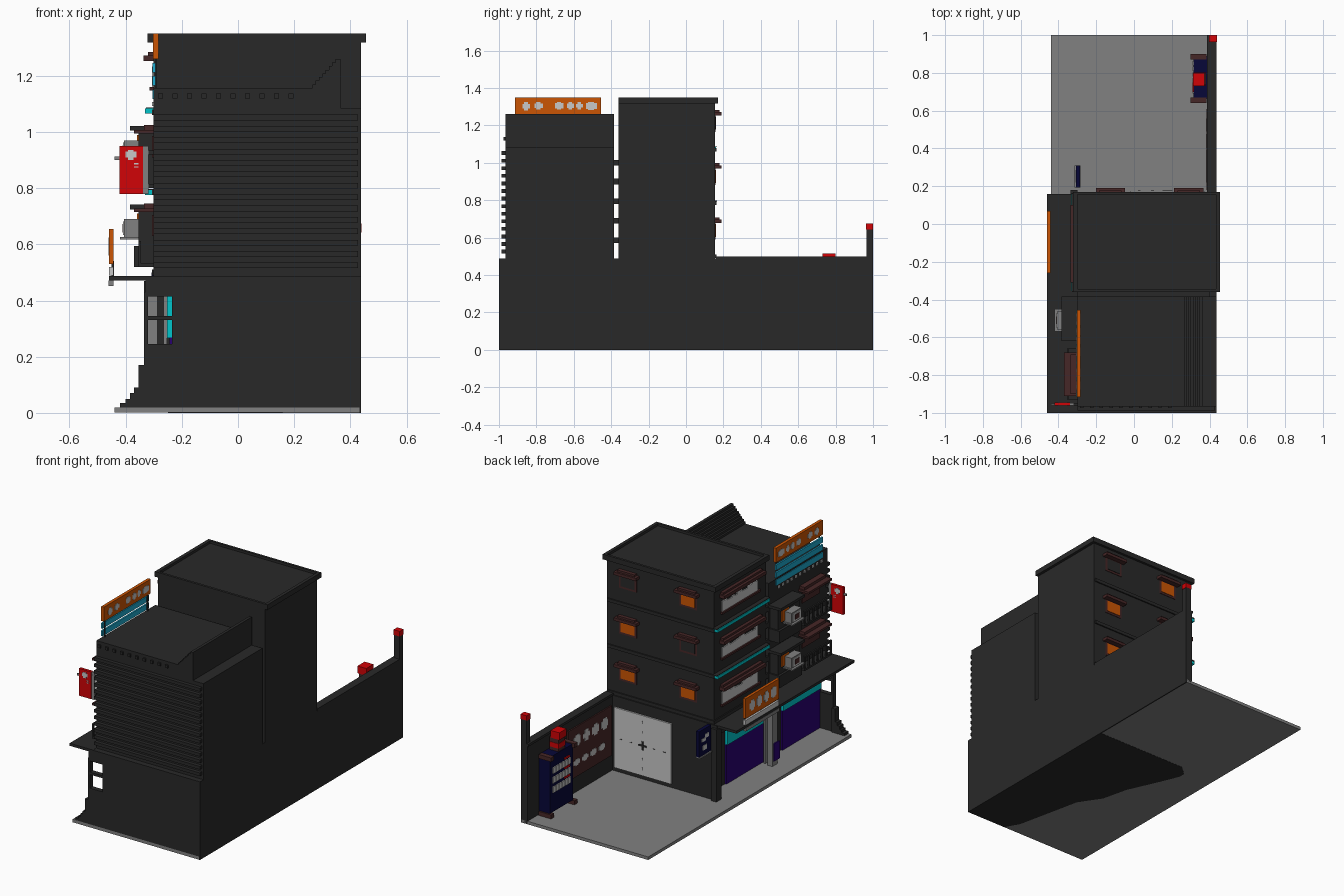
import bpy, bmesh, random
from mathutils import Matrix, Vector

cube = bpy.data.objects.get("Cube")
if cube:
    bpy.data.objects.remove(cube, do_unlink=True)
random.seed(4)


def material(name, r, g, b):
    m = bpy.data.materials.new(name)
    m.use_nodes = True
    m.diffuse_color = (r, g, b, 1)
    bsdf = next(n for n in m.node_tree.nodes if n.type == 'BSDF_PRINCIPLED')
    bsdf.inputs["Base Color"].default_value = (r, g, b, 1)
    return m


DARK = material("charcoal", 0.022, 0.022, 0.022)
GREY = material("concrete grey", 0.22, 0.22, 0.22)
LIGHT = material("light grey", 0.58, 0.58, 0.58)
RED = material("red", 0.64, 0.001, 0.002)
ORANGE = material("orange", 0.60, 0.09, 0.001)
CYAN = material("turquoise", 0.0, 0.56, 0.60)
BLUE = material("sky blue", 0.012, 0.40, 0.62)
PURPLE = material("purple", 0.022, 0.0, 0.17)
NAVY = material("navy", 0.002, 0.002, 0.04)
BROWN = material("dark brown", 0.062, 0.02, 0.02)


def finish(name, bm, mat):
    me = bpy.data.meshes.new(name)
    bmesh.ops.recalc_face_normals(bm, faces=bm.faces)
    bm.to_mesh(me)
    bm.free()
    me.materials.append(mat)
    bpy.context.collection.objects.link(bpy.data.objects.new(name, me))


def boxes(name, mat, *items):
    """Each item is x0, x1, y0, y1, z0, z1."""
    bm = bmesh.new()
    for x0, x1, y0, y1, z0, z1 in items:
        mid = Vector((x0 + x1, y0 + y1, z0 + z1)) / 2
        size = (abs(x1 - x0), abs(y1 - y0), abs(z1 - z0), 1)
        bmesh.ops.create_cube(bm, size=1, matrix=Matrix.Translation(mid) @ Matrix.Diagonal(size))
    finish(name, bm, mat)


def prism(name, mat, pts, offset):
    """Extrude a closed outline by the offset vector."""
    bm = bmesh.new()
    face = bm.faces.new([bm.verts.new(p) for p in pts])
    new = bmesh.ops.extrude_face_region(bm, geom=[face])
    bmesh.ops.translate(bm, vec=offset, verts=[v for v in new["geom"] if isinstance(v, bmesh.types.BMVert)])
    finish(name, bm, mat)


def marks(y0, y1, z0, z1, n):
    """Uneven plates, as y0, y1, z0, z1 spans along a board."""
    out, w = [], (y1 - y0) / n
    for i in range(n):
        y, h = y0 + i * w, (z1 - z0) * random.uniform(.12, .3)
        out += [(y, y + w * .75, z0 + h, z1 - h), (y + w * .15, y + w * .55, z0, z1)]
    return out


# Ground slab and the building footing under it
SIDE = .4375
boxes("ground_slab", GREY, (-.44, .432, -1, 1, .001, .02))
foot = [(.435, -.999), (.435, .215), (-.19, .215), (-.25, .16), (-.25, .12), (-.2, 0), (-.11, -.2),
        (-.07, -.365), (.02, -.5), (.11, -.91), (.16, -.999)]
prism("footing", DARK, [(x, y, 0) for x, y in foot], (0, 0, .004))

# Ground floor, porch ceiling, canopy and porch end wall
boxes("ground_floor", DARK, (-.235, .43, -.998, .165, .012, .487), (.43, SIDE, -1, .165, 0, .487),
      (-.235, .43, -1, -.99, .02, .487), (-.33, -.235, -1, .165, .425, .487),
      (-.33, -.235, .13, .165, .02, .43), (-.335, -.30, .13, .18, .02, .47))
boxes("canopy", DARK, (-.46, -.3, -1, .16, .472, .488))

# Front fin wall with two openings and a stepped, flaring foot
fin = [(-.335, -.235, -1, -.97, .02, .245), (-.335, -.32, -1, -.97, .24, .43),
       (-.335, -.235, -1, -.97, .33, .345), (-.335, -.235, -1, -.97, .415, .43)]
for x, z in [(-.355, .17), (-.37, .09), (-.385, .07), (-.40, .05), (-.42, .035)]:
    fin.append((x, -.33, -1, -.96, .02, z))
boxes("front_fin_wall", DARK, *fin)

# Shopfront: shutters, slim blinds above them, pillar and poster
for i, (a, b) in enumerate([(-.51, -.05), (-.975, -.60)]):
    boxes(f"shutter_{i}", PURPLE, (-.244, -.235, a, b, .02, .268))
    boxes(f"shop_blind_{i}", CYAN, (-.252, -.235, a, b, .266, .425))
boxes("shop_pillar", GREY, (-.322, -.287, -.44, -.39, .02, .43), (-.266, -.253, -.43, -.40, .02, .43))
boxes("pillar_poster", PURPLE, (-.328, -.322, -.455, -.4, .05, .16))

# Front block: outline with a stepped rise to the roof end
outline = [(-.3, .48), (SIDE, .48), (SIDE, 1.085), (.365, 1.085), (.365, 1.26)]
for i in range(8):
    x, z = .347 - .082 * i / 7, 1.26 - .103 * i / 8
    outline += [(x, z), (x, z - .103 / 8)]
outline.append((-.3, 1.157))
prism("front_block", DARK, [(x, -.965, z) for x, z in outline], (0, .58, 0))
boxes("front_slats", DARK, *[(-.3, .428, -.987, -.96, .515 + .0405 * i, .535 + .0405 * i) for i in range(14)])
boxes("cornice_blocks", DARK, *[(x, x + .018, -.975, -.96, 1.12, 1.138)
                                for x in [-.285 + .0517 * i for i in range(10)]])
boxes("side_cornice_blocks", LIGHT, *[(-.307, -.298, y, y + .015, 1.092, 1.107)
                                      for y in [-.91 + .042 * i for i in range(11)]])
boxes("gap_brackets", DARK, *[(-.3, .4, -.39, -.355, z - .015, z + .015) for z in (.585, .69, .795, .9, 1.0)])

# Tower with raised roof rim, floor bands and lit trim
boxes("tower", DARK, (-.3, SIDE, -.36, .155, .48, 1.335))
boxes("tower_roof_rim", DARK, (-.322, .455, -.36, -.345, 1.318, 1.35), (-.322, .455, .155, .170, 1.318, 1.35),
      (-.322, -.3, -.36, .17, 1.318, 1.35), (.435, .455, -.36, .17, 1.318, 1.35))
boxes("tower_bands", DARK, *[(-.307, .43, -.36, .163, z, z + .02) for z in (.49, .775, 1.06)])
boxes("tower_trim_caps", DARK, *[(-.327, -.3, -.36, .165, z, z + .004) for z in (.794, 1.084)])
boxes("tower_lit_trim", CYAN, *[(-.331, -.3, -.355, .16, z, z + .018) for z in (.776, 1.066)])

# Tower windows: wide on the side, small at the back
FLOORS = (.69, .98, 1.265)
boxes("side_eaves", BROWN, *[(-.337, -.295, -.31, .10, z - .012, z + .008) for z in FLOORS],
      *[(-.32, -.295, -.30, .09, z + .008, z + .02) for z in FLOORS])
boxes("side_windows", LIGHT, *[(-.306, -.298, -.27 + .025 * i, -.245 + .025 * i, z - .105, z - random.uniform(.03, .055))
                               for z in FLOORS for i in range(14)])
boxes("side_window_sills", BROWN, *[(-.315, -.298, -.29, .09, z - .117, z - .105) for z in FLOORS])
back = [(x, z) for z in FLOORS for x in (-.125, .29)]
boxes("back_eaves", BROWN, *[(x - .077, x + .077, .15, .19, z - .012, z + .006) for x, z in back],
      *[(x - .06, x + .06, .15, .178, z + .006, z + .018) for x, z in back])
boxes("back_window_frames", BROWN, *[(x - .06, x + .06, .15, .158, z - .1, z - .01) for x, z in back])
unlit = {(-.125, .98), (.29, 1.265)}
for name, mat, dark in (("lit_windows", ORANGE, False), ("unlit_windows", DARK, True)):
    boxes(name, mat, *[(x - .047, x + .047, .153, .161, z - .087, z - .018)
                       for x, z in back if ((x, z) in unlit) == dark])

# Two storeys of bay, air conditioner, window eave and railing on the front block
for i, z in enumerate((.52, .80)):
    boxes(f"bay_{i}", DARK, (-.355, -.3, -.61, -.40, z, z + .21), (-.385, -.3, -.62, -.385, z + .205, z + .222),
          (-.37, -.3, -.615, -.39, z, z + .075))
    boxes(f"bay_window_{i}", ORANGE, (-.359, -.354, -.50, -.43, z + .115, z + .19))
    boxes(f"air_conditioner_{i}", GREY, (-.405, -.355, -.56, -.46, z + .105, z + .17))
    boxes(f"air_conditioner_grille_{i}", LIGHT, (-.409, -.404, -.55, -.47, z + .113, z + .162))
    boxes(f"air_conditioner_fan_{i}", BROWN, (-.412, -.408, -.53, -.49, z + .122, z + .152))
    boxes(f"air_conditioner_shelf_{i}", GREY, (-.42, -.355, -.57, -.45, z + .098, z + .106))
    boxes(f"block_eave_{i}", BROWN, (-.37, -.295, -.91, -.68, z + .195, z + .208),
          (-.335, -.295, -.90, -.69, z + .208, z + .225))
    boxes(f"block_window_{i}", BROWN, (-.306, -.298, -.88, -.71, z + .11, z + .185))
    boxes(f"balcony_{i}", DARK, (-.355, -.3, -.93, -.66, z, z + .012), (-.355, -.345, -.93, -.66, z + .08, z + .092),
          *[(-.354, -.346, y, y + .012, z, z + .085) for y in [-.93 + .043 * k for k in range(7)]])

# Rooftop board over sky blue strips
boxes("roof_board", ORANGE, (-.302, -.283, -.915, -.455, 1.26, 1.35))
boxes("roof_board_marks", LIGHT, *[(-.3035, -.2815, *m) for m in
                                   marks(-.875, -.82, 1.28, 1.325, 1) + marks(-.81, -.75, 1.285, 1.325, 1)
                                   + marks(-.70, -.64, 1.285, 1.325, 1) + marks(-.635, -.54, 1.285, 1.325, 2)
                                   + marks(-.535, -.455, 1.283, 1.325, 1)])
boxes("roof_board_strips", BLUE, *[(-.304, -.294, -.915, -.455, z, z + .034) for z in (1.118, 1.165, 1.212)])
boxes("roof_board_brackets", DARK, *[(-.294, -.288, y, y + .008, 1.12, 1.27) for y in (-.9, -.48)])

# Canopy board and its slatted strip
boxes("canopy_board", ORANGE, (-.46, -.443, -.26, .07, .53, .655))
boxes("canopy_board_marks", LIGHT, *[(-.4615, -.458, *m) for m in marks(-.23, .05, .56, .625, 4)])
boxes("canopy_strip", LIGHT, (-.46, -.443, -.26, .07, .49, .52))
boxes("canopy_strip_base", GREY, (-.461, -.444, -.26, .07, .452, .472))
boxes("canopy_board_legs", DARK, *[(-.45, -.442, y, y + .012, .48, .54) for y in (-.25, -.1, .05)])

# Red hanging board at the front corner
boxes("hanging_board", RED, (-.422, -.338, -.962, -.945, .78, .95))
boxes("hanging_board_edge", GREY, (-.338, -.318, -.96, -.947, .78, .95), (-.44, -.42, -.957, -.95, .9, .912))
boxes("hanging_board_marks", LIGHT, (-.40, -.362, -.964, -.943, .91, .93), (-.392, -.372, -.964, -.943, .9, .936),
      (-.37, -.355, -.964, -.943, .885, .89), (-.37, -.355, -.964, -.943, .873, .878))
boxes("hanging_board_bracket", DARK, *[(-.345, -.298, -.96, -.947, z, z + .015) for z in (.8, .92)])

# Yard wall with corner post
boxes("yard_wall", DARK, (.392, SIDE, .16, 1, .005, .49), (.43, SIDE, .16, 1, 0, .49), (.387, SIDE, .16, 1, .485, .5))
boxes("corner_post", DARK, (.4, SIDE, .965, 1, .01, .645))
boxes("corner_post_cap", RED, (.398, .44, .963, 1, .643, .675))

# Yard door with cross lines
boxes("yard_door", LIGHT, (-.02, .375, .16, .175, .045, .42))
boxes("yard_door_lines", DARK, (.172, .183, .174, .178, .205, .26), (.15, .205, .174, .178, .227, .238),
      *[(.176, .179, .174, .177, z, z + .015) for z in (.08, .14, .31, .37)],
      *[(x, x + .015, .174, .177, .231, .234) for x in (.02, .09, .25, .32)])

# Decorated panel on the yard wall
boxes("wall_panel", BROWN, (.384, .392, .18, .61, .12, .43))
boxes("wall_panel_marks", LIGHT, *[(.3825, .386, *m) for m in
                                   marks(.22, .58, .31, .38, 4) + marks(.25, .58, .19, .23, 4)])

# Small projecting board by the corner
boxes("corner_board", NAVY, (-.308, -.286, .193, .31, .34, .5))
boxes("corner_board_edge", GREY, (-.316, -.284, .193, .31, .332, .34))
boxes("corner_board_marks", LIGHT, (-.311, -.307, .22, .255, .44, .465), (-.311, -.307, .245, .285, .425, .445),
      (-.311, -.307, .235, .275, .37, .40))

# Vending machine with feet, goods and a lantern box on top
boxes("vending_machine", NAVY, (.315, .39, .663, .89, .045, .395))
boxes("vending_feet", BROWN, *[(.3, .385, y, y + .03, z, z + .025) for y in (.64, .87) for z in (.02, .375)])
boxes("vending_goods", LIGHT, *[(.309, .316, y, y + .023, z, z + .038)
                                for y in [.69 + .03 * i for i in range(6)] for z in (.165, .225, .285)])
boxes("vending_price_strips", RED, *[(.311, .316, .7, .75, z, z + .01) for z in (.21, .27, .33)])
boxes("lantern_stand", BROWN, (.32, .38, .735, .8, .39, .475))
boxes("lantern_box", RED, (.313, .373, .73, .8, .47, .515), (.317, .38, .733, .802, .415, .445))
